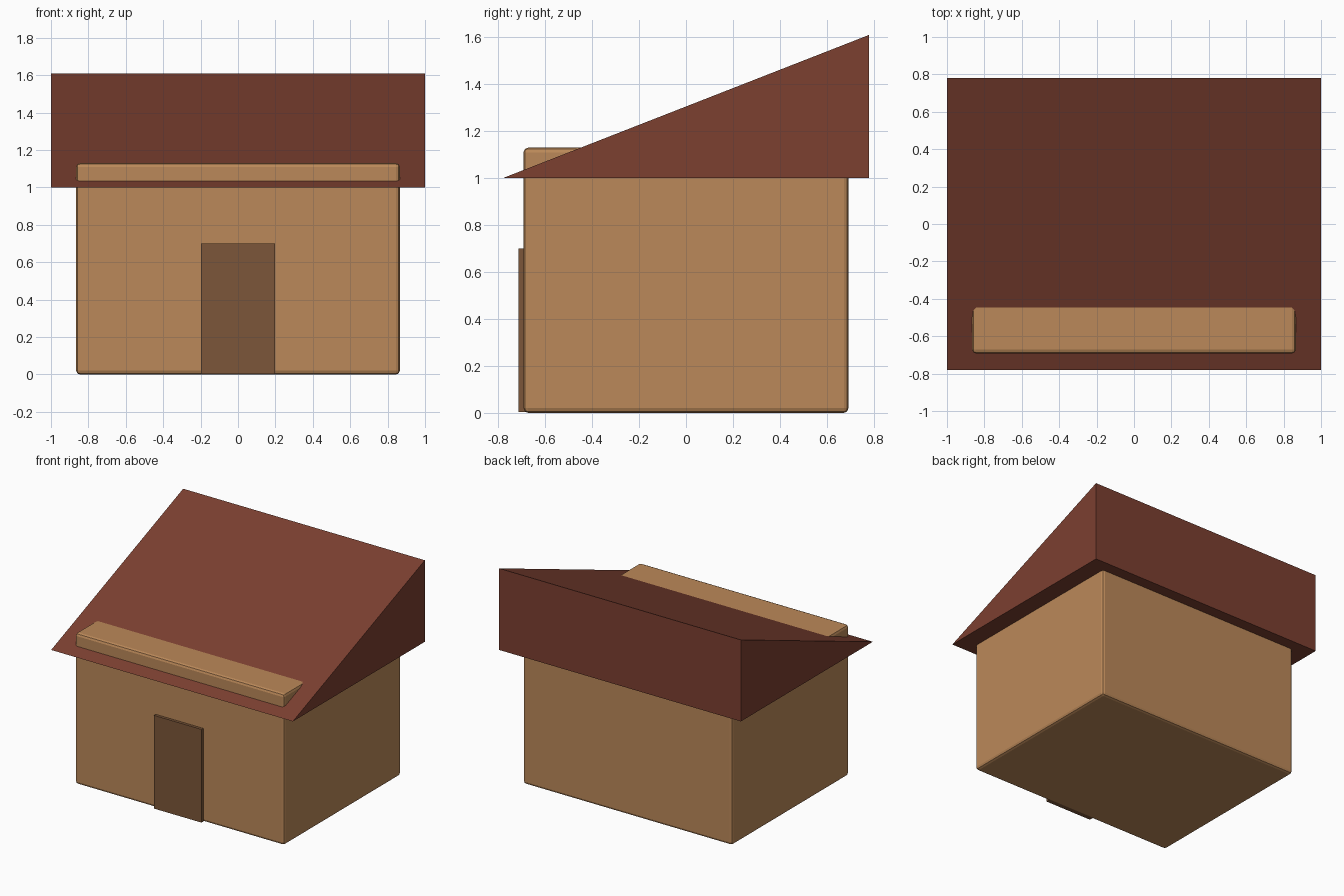
import bpy
import bmesh

cube = bpy.data.objects.get("Cube")
if cube:
    bpy.data.objects.remove(cube, do_unlink=True)


def material(name, rgb):
    mat = bpy.data.materials.new(name)
    mat.use_nodes = True
    mat.diffuse_color = (*rgb, 1)
    mat.node_tree.nodes["Principled BSDF"].inputs["Base Color"].default_value = (*rgb, 1)
    return mat


def prism(name, profile, half_width, mat):
    """Extrude a (y, z) outline along x, symmetric about x = 0."""
    bm = bmesh.new()
    face = bm.faces.new([bm.verts.new((-half_width, y, z)) for y, z in profile])
    side = bmesh.ops.extrude_face_region(bm, geom=[face])["geom"]
    moved = [v for v in side if isinstance(v, bmesh.types.BMVert)]
    bmesh.ops.translate(bm, verts=moved, vec=(2 * half_width, 0, 0))
    bmesh.ops.recalc_face_normals(bm, faces=bm.faces)
    mesh = bpy.data.meshes.new(name)
    bm.to_mesh(mesh)
    bm.free()
    mesh.materials.append(mat)
    obj = bpy.data.objects.new(name, mesh)
    bpy.context.collection.objects.link(obj)
    return obj


def box(name, half_width, y0, y1, z0, z1, mat):
    return prism(name, [(y0, z0), (y1, z0), (y1, z1), (y0, z1)], half_width, mat)


tan = material("tan wall", (0.5, 0.25, 0.1))
red = material("red brown roof", (0.2, 0.05, 0.03))
brown = material("dark brown door", (0.2, 0.093, 0.041))

# Walls: one rounded block whose top front edge pokes through the roof
walls = box("walls", 0.865, -0.692, 0.692, 0, 1.13, tan)
bevel = walls.modifiers.new("soft edges", "BEVEL")
bevel.width = 0.02
bevel.segments = 2

# Lean-to roof: a solid wedge rising to the back
prism("roof", [(-0.78, 1.0), (0.78, 1.0), (0.78, 1.61)], 1.0, red)

# Door slab on the front wall
box("door", 0.197, -0.713, -0.67, 0.003, 0.7, brown)
